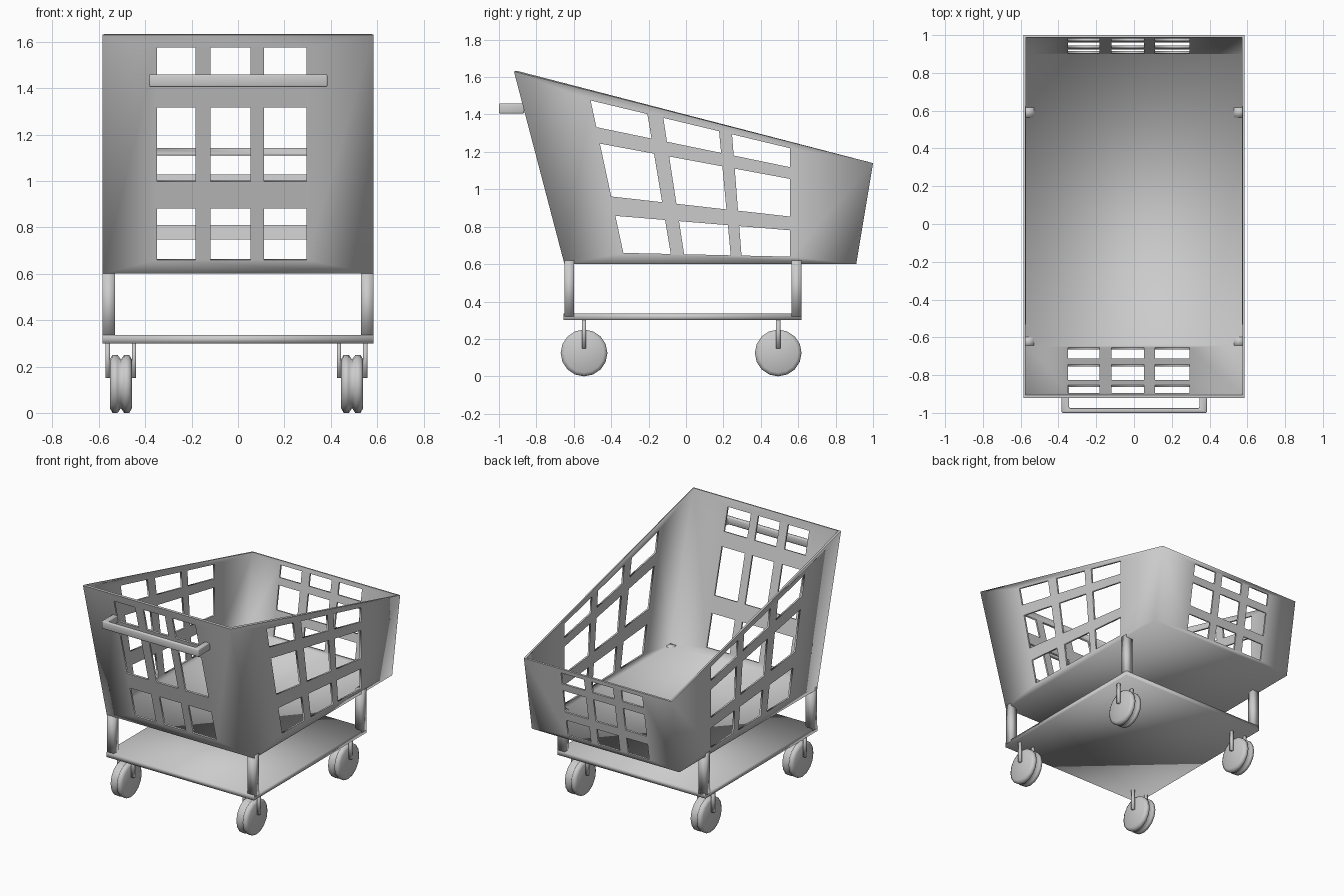
import bpy, bmesh, math
from mathutils import Vector

cube = bpy.data.objects.get("Cube")
if cube:
    bpy.data.objects.remove(cube, do_unlink=True)

grey = bpy.data.materials.new("light_grey")
grey.use_nodes = True
grey.diffuse_color = (0.6, 0.6, 0.6, 1)
grey.node_tree.nodes["Principled BSDF"].inputs["Base Color"].default_value = (0.6, 0.6, 0.6, 1)


def finish(bm, name):
    """Turn a bmesh into a smooth grey object."""
    mesh = bpy.data.meshes.new(name)
    for f in bm.faces:
        f.smooth = True
    bm.to_mesh(mesh)
    bm.free()
    mesh.materials.append(grey)
    obj = bpy.data.objects.new(name, mesh)
    bpy.context.collection.objects.link(obj)
    return obj


def box(name, lo, hi):
    lo, hi = Vector(lo), Vector(hi)
    bm = bmesh.new()
    bmesh.ops.create_cube(bm, size=1)
    for v in bm.verts:
        v.co = (lo + hi) / 2 + v.co * (hi - lo)
    return finish(bm, name)


def panel(bm, outer, inner, us, vs):
    """Wall with 3 x 3 openings; corners run top-left, top-right, bottom-right, bottom-left."""
    a, b, c, d = (Vector(p) for p in inner)
    grid = [[bm.verts.new(a.lerp(b, u).lerp(d.lerp(c, u), v)) for u in us] for v in vs]
    for j in range(5):
        for i in range(5):
            if i % 2 or j % 2:
                bm.faces.new((grid[j][i], grid[j + 1][i], grid[j + 1][i + 1], grid[j][i + 1]))
    tl, tr, br, bl = (bm.verts.new(p) for p in outer)
    left = [row[0] for row in grid]
    right = [row[-1] for row in grid]
    bm.faces.new([tr, tl] + grid[0])
    bm.faces.new([br, tr] + right)
    bm.faces.new([bl, br] + grid[-1][::-1])
    bm.faces.new([tl, bl] + left[::-1])


# Basket: four pierced walls and a floor, thickened inwards
W, FLOOR = 0.585, 0.6
FRONT_TOP, BACK_TOP = (-0.92, 1.63), (1.0, 1.14)
FRONT_LOW, BACK_LOW = (-0.65, FLOOR), (0.91, FLOOR)
ROWS = (0, 0.175, 0.283, 0.63, 0.757, 1)
SIDE_COLS = (0, 0.285, 0.365, 0.645, 0.71, 1)
END_COLS = (0, 0.26, 0.36, 0.626, 0.716, 1)


def end_wall(bm, top, low, z_hi, z_lo):
    def at(x, z):
        t = (z - low[1]) / (top[1] - low[1])
        return (x, low[0] + t * (top[0] - low[0]), z)
    panel(bm, [at(-W, top[1]), at(W, top[1]), at(W, FLOOR), at(-W, FLOOR)],
          [at(-0.35, z_hi), at(0.295, z_hi), at(0.295, z_lo), at(-0.35, z_lo)], END_COLS, ROWS)


bm = bmesh.new()
end_wall(bm, FRONT_TOP, FRONT_LOW, 1.575, 0.66)
end_wall(bm, BACK_TOP, BACK_LOW, 1.11, 0.63)
for x in (-W, W):
    panel(bm, [(x, *p) for p in (FRONT_TOP, BACK_TOP, BACK_LOW, FRONT_LOW)],
          [(x, *p) for p in ((-0.51, 1.475), (0.555, 1.22), (0.555, 0.64), (-0.335, 0.66))],
          SIDE_COLS, ROWS)
floor = bm.faces.new([bm.verts.new(p) for p in (
    (-W, FRONT_LOW[0], FLOOR), (-W, BACK_LOW[0], FLOOR),
    (W, BACK_LOW[0], FLOOR), (W, FRONT_LOW[0], FLOOR))])
bmesh.ops.inset_individual(bm, faces=[floor], thickness=0.2)
bmesh.ops.remove_doubles(bm, verts=bm.verts, dist=0.001)
bmesh.ops.recalc_face_normals(bm, faces=bm.faces)
if floor.normal.z > 0:
    bmesh.ops.reverse_faces(bm, faces=bm.faces)
for e in bm.edges:
    e.smooth = not e.is_boundary
basket = finish(bm, "basket")
shell = basket.modifiers.new("thickness", 'SOLIDIFY')
shell.thickness = 0.012
shell.offset = -1
shell.use_even_offset = True

# Push handle: flat U bracket extruded upwards
bm = bmesh.new()
outline = [(-0.383, -0.865), (-0.383, -1), (0.386, -1), (0.386, -0.865),
           (0.346, -0.865), (0.346, -0.975), (-0.343, -0.975), (-0.343, -0.865)]
base = bm.faces.new([bm.verts.new((x, y, 1.405)) for x, y in outline])
top = bmesh.ops.extrude_face_region(bm, geom=[base])
bmesh.ops.translate(bm, vec=(0, 0, 0.055),
                    verts=[g for g in top["geom"] if isinstance(g, bmesh.types.BMVert)])
bmesh.ops.recalc_face_normals(bm, faces=bm.faces)
handle = finish(bm, "push_handle")
round_edges = handle.modifiers.new("rounding", 'BEVEL')
round_edges.width = 0.007
round_edges.segments = 2

# Lower shelf and corner posts
box("lower_shelf", (-W, -0.655, 0.3), (W, 0.617, 0.335))
for side, x in (("right", -W), ("left", W - 0.055)):
    for end, y in (("front", -0.65), ("back", 0.565)):
        box(f"{end}_{side}_post", (x, y, 0.32), (x + 0.055, y + 0.052, 0.62))


# Casters: grooved wheel turned around x, held by two prongs
def wheel(name, x, y):
    half = [(0.048, 0.105), (0.036, 0.125), (0.014, 0.125)]
    profile = [(-w, r) for w, r in half] + [(0, 0.105)] + [(w, r) for w, r in half[::-1]]
    sides = 16
    bm = bmesh.new()
    rings = []
    for w, r in profile:
        angles = [2 * math.pi * k / sides for k in range(sides)]
        rings.append([bm.verts.new((x + w, y + r * math.sin(t), 0.125 + r * math.cos(t)))
                      for t in angles])
    for a, b in zip(rings, rings[1:]):
        for k in range(sides):
            n = (k + 1) % sides
            bm.faces.new((a[k], a[n], b[n], b[k]))
    bm.faces.new(rings[0])
    bm.faces.new(rings[-1])
    bmesh.ops.recalc_face_normals(bm, faces=bm.faces)
    return finish(bm, name)


for side, x in (("right", -0.505), ("left", 0.492)):
    for end, y in (("front", -0.545), ("back", 0.493)):
        wheel(f"{end}_{side}_wheel", x, y)
        for label, dx in (("inner", 0.057), ("outer", -0.057)):
            px = x + math.copysign(dx, -x * dx)
            box(f"{end}_{side}_{label}_prong",
                (px - 0.009, y - 0.011, 0.15), (px + 0.009, y + 0.011, 0.31))
